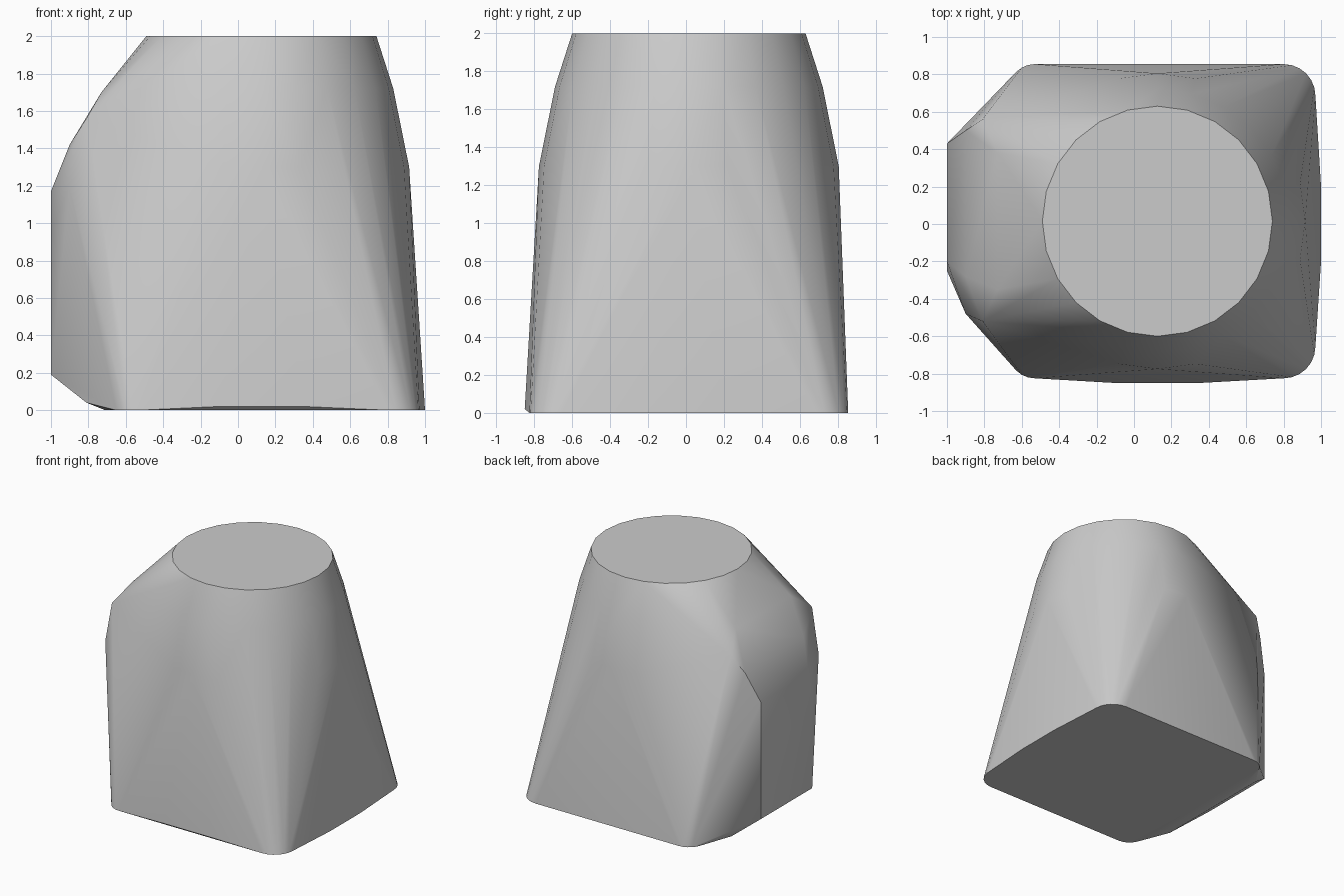
import bpy, bmesh
from math import cos, sin, tau, radians

cube = bpy.data.objects.get("Cube")
if cube:
    bpy.data.objects.remove(cube, do_unlink=True)

grey = bpy.data.materials.new("plain grey")
grey.use_nodes = True
colour = (0.6, 0.6, 0.6, 1)
grey.diffuse_color = colour
grey.node_tree.nodes["Principled BSDF"].inputs["Base Color"].default_value = colour


def ring(radius, z, steps=24):
    """Circular section of the round shaft."""
    return [(0.125 + radius * cos(tau * i / steps),
             0.015 + radius * sin(tau * i / steps), z) for i in range(steps)]


def corner(cx, cy, radius, start, z, steps=6):
    """Quarter arc of the rounded base."""
    return [(cx + radius * cos(radians(start + 90 * i / steps)),
             cy + radius * sin(radians(start + 90 * i / steps)), z)
            for i in range(steps + 1)]


# Round shaft, widening downwards
points = ring(0.615, 2) + ring(0.705, 1.72) + ring(0.79, 1.3)

# Rounded base with slightly bowed front and right edges
points += corner(0.8, 0.685, 0.17, 0, 0)
points += corner(0.8, -0.655, 0.17, 270, 0)
points += corner(-0.53, 0.715, 0.14, 90, 0)
points += corner(-0.53, -0.685, 0.14, 180, 0)
points += [(1, -0.2, 0), (1, 0.2, 0), (-0.1, -0.85, 0.02), (0.35, -0.85, 0.02)]

# Side bulge: (x, z, front y, back y) from its top to its foot
for x, z, front, back in [(-0.73, 1.7, -0.35, 0.38), (-0.81, 1.56, -0.52, 0.56),
                          (-0.9, 1.42, -0.28, 0.5), (-1, 1.17, -0.2, 0.43),
                          (-0.9, 1.2, -0.48, 0.5), (-1, 0.95, -0.25, 0.43),
                          (-1, 0.19, -0.25, 0.43), (-0.81, 0.04, -0.52, 0.55),
                          (-0.71, 0, -0.5, 0.55)]:
    points += [(x, front, z), (x, back, z)]

# Wrap all sections in one convex skin
bm = bmesh.new()
for p in points:
    bm.verts.new(p)
hull = bmesh.ops.convex_hull(bm, input=bm.verts)
loose = {g for g in hull["geom_interior"] + hull["geom_unused"]
         if isinstance(g, bmesh.types.BMVert)}
bmesh.ops.delete(bm, geom=list(loose), context="VERTS")
bmesh.ops.remove_doubles(bm, verts=bm.verts, dist=0.001)
bmesh.ops.dissolve_limit(bm, angle_limit=radians(0.5), verts=bm.verts, edges=bm.edges)
bmesh.ops.recalc_face_normals(bm, faces=bm.faces)
mesh = bpy.data.meshes.new("body")
bm.to_mesh(mesh)
bm.free()
mesh.materials.append(grey)
body = bpy.data.objects.new("body", mesh)
bpy.context.collection.objects.link(body)

bpy.ops.object.select_all(action="DESELECT")
body.select_set(True)
bpy.context.view_layer.objects.active = body
bpy.ops.object.shade_smooth_by_angle(angle=radians(30))
